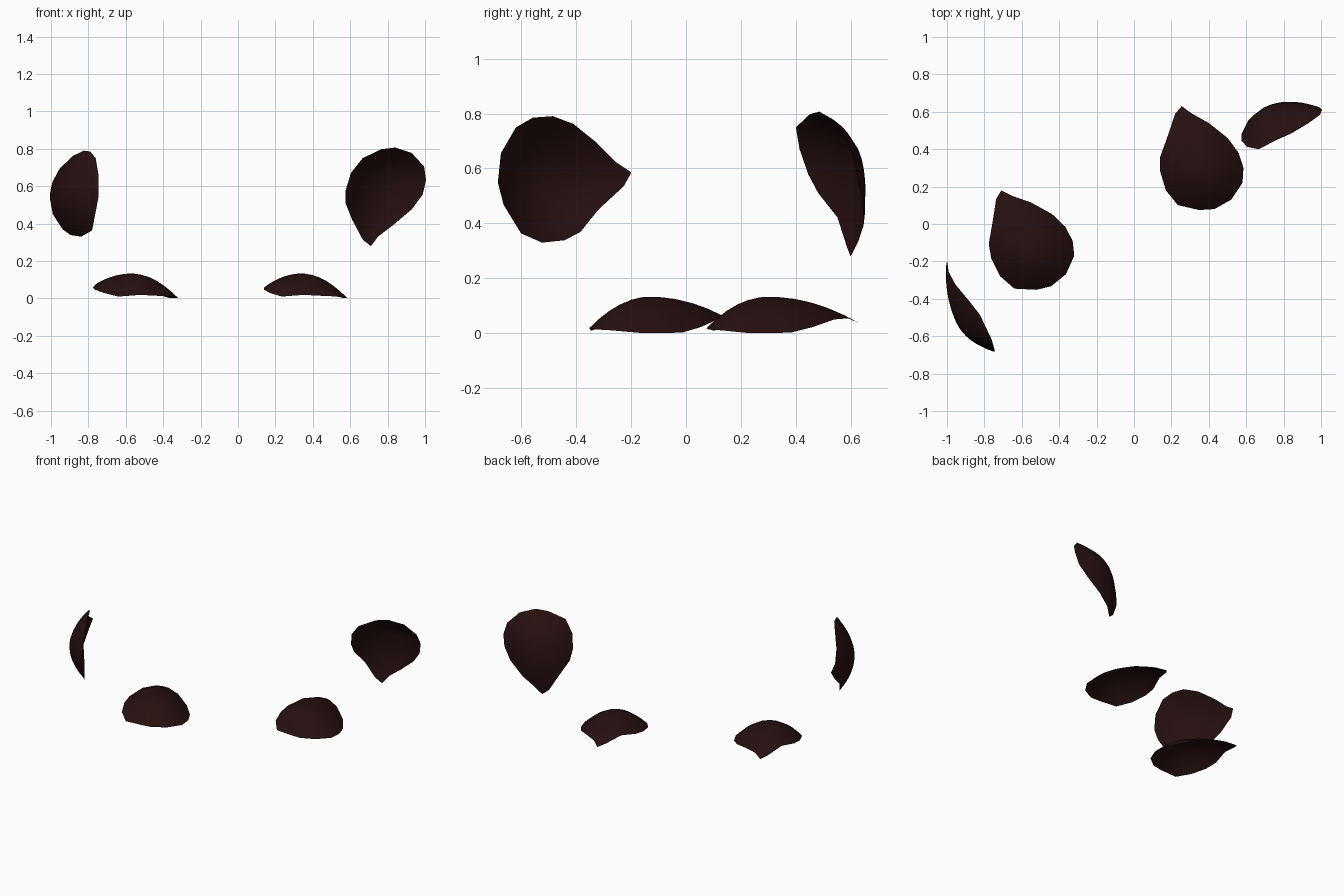
import bpy, bmesh
from mathutils import Vector, Matrix

cube = bpy.data.objects.get("Cube")
if cube:
    bpy.data.objects.remove(cube, do_unlink=True)

# Single dark red colour
red = bpy.data.materials.new("dark_red")
red.use_nodes = True
colour = (0.02, 0.005, 0.005, 1)
red.diffuse_color = colour
red.node_tree.nodes["Principled BSDF"].inputs["Base Color"].default_value = colour

# Teardrop outline, tip towards +y
OUTLINE = [(-.032, .345), (.013, .294), (.09, .226), (.171, .127), (.212, .036),
           (.22, -.048), (.198, -.125), (.12, -.2), (.022, -.23), (-.058, -.218),
           (-.165, -.168), (-.211, -.077), (-.219, .027), (-.202, .105),
           (-.14, .204), (-.075, .313)]
RINGS = 6


def height(x, y):
    """Cupped sheet: curled across, softer towards the flared tip."""
    along = 2.2 if y < 0 else 0.85
    return max(0.002, 0.132 - 2.3 * x * x - along * y * y - 0.1 * x - 0.5 * x * y)


def petal(name, centre, tip_dir, out_dir, scale):
    bm = bmesh.new()
    middle = bm.verts.new((0, 0, height(0, 0)))
    rings = []
    for r in range(1, RINGS + 1):
        t = r / RINGS
        rings.append([bm.verts.new((x * t, y * t, height(x * t, y * t)))
                      for x, y in OUTLINE])
    n = len(OUTLINE)
    for i in range(n):
        j = (i + 1) % n
        bm.faces.new((middle, rings[0][j], rings[0][i]))
        for a, b in zip(rings, rings[1:]):
            bm.faces.new((a[i], a[j], b[j], b[i]))
    bmesh.ops.recalc_face_normals(bm, faces=bm.faces)
    if sum(f.normal.z for f in bm.faces) < 0:
        bmesh.ops.reverse_faces(bm, faces=bm.faces)
    for f in bm.faces:
        f.smooth = True

    # Place with local y along the tip and local z out of the bulge
    y = Vector(tip_dir).normalized()
    z = Vector(out_dir)
    z = (z - y * z.dot(y)).normalized()
    turn = Matrix((y.cross(z), y, z)).transposed().to_4x4()
    size = Matrix.Diagonal((*scale, 1, 1))
    bm.transform(Matrix.Translation(centre) @ turn @ size)

    mesh = bpy.data.meshes.new(name)
    bm.to_mesh(mesh)
    bm.free()
    mesh.materials.append(red)
    obj = bpy.data.objects.new(name, mesh)
    bpy.context.collection.objects.link(obj)


# Two petals lying on the ground, two drifting in the air
petal("ground_petal_left", (.36, .3, 0), (-.213, .977, 0), (0, 0, 1), (1, 1))
petal("ground_petal_right", (-.55, -.128, 0), (-.375, .927, 0), (0, 0, 1), (1, 1))
petal("air_petal_right", (-.825, -.48, .563), (-.42, .89, .17), (-.89, -.45, 0), (1.06, .95))
petal("air_petal_left", (.8, .51, .59), (-.13, .22, -.96), (-.46, .84, .25), (1.04, .96))
